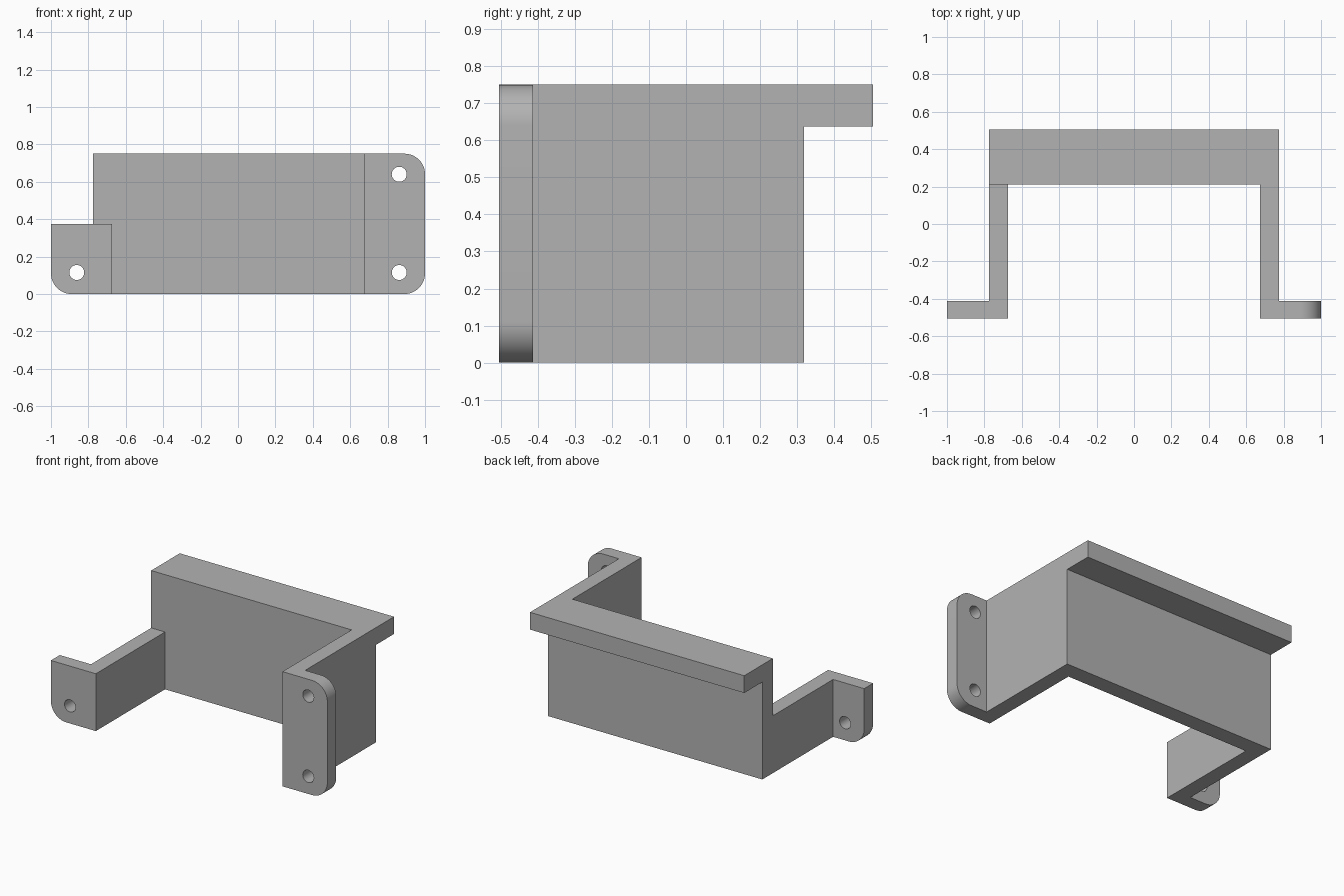
import bpy, bmesh
from math import sin, cos, pi
from mathutils import Vector

if "Cube" in bpy.data.objects:
    bpy.data.objects.remove(bpy.data.objects["Cube"], do_unlink=True)

grey = bpy.data.materials.new("plain_grey")
grey.use_nodes = True
colour = (0.45, 0.45, 0.45, 1)
grey.diffuse_color = colour
grey.node_tree.nodes["Principled BSDF"].inputs["Base Color"].default_value = colour

# Main dimensions
OUTER, INNER, TIP = 0.775, 0.675, 1.0
FRONT, TAB_BACK, WALL_FRONT, WALL_BACK, BACK = -0.505, -0.413, 0.21, 0.318, 0.505
HEIGHT, LOW, LIP = 0.75, 0.375, 0.637
ROUND, HOLE, HOLE_X = 0.11, 0.04, 0.862
HOLES = {1: (0.115, 0.64), -1: (0.115,)}


def extrude(name, points, offset):
    """Solid made by sweeping a closed flat outline along an offset."""
    bm = bmesh.new()
    face = bm.faces.new([bm.verts.new(p) for p in points])
    swept = bmesh.ops.extrude_face_region(bm, geom=[face])["geom"]
    verts = [v for v in swept if isinstance(v, bmesh.types.BMVert)]
    bmesh.ops.translate(bm, verts=verts, vec=Vector(offset))
    bmesh.ops.recalc_face_normals(bm, faces=bm.faces)
    mesh = bpy.data.meshes.new(name)
    bm.to_mesh(mesh)
    bm.free()
    mesh.materials.append(grey)
    obj = bpy.data.objects.new(name, mesh)
    bpy.context.collection.objects.link(obj)
    return obj


def arc(x, z, radius, start, end, steps):
    angles = [start + (end - start) * i / steps for i in range(steps + 1)]
    return [(x + radius * cos(a), z + radius * sin(a)) for a in angles]


def combine(target, part, operation):
    mod = target.modifiers.new(part.name, "BOOLEAN")
    mod.operation, mod.solver, mod.object = operation, "EXACT", part
    bpy.context.view_layer.objects.active = target
    bpy.ops.object.modifier_apply(modifier=mod.name)
    bpy.data.objects.remove(part, do_unlink=True)


# Back wall with the overhanging lip
profile = [(WALL_FRONT, 0), (WALL_BACK, 0), (WALL_BACK, LIP),
           (BACK, LIP), (BACK, HEIGHT), (WALL_FRONT, HEIGHT)]
bracket = extrude("mounting_bracket", [(-OUTER, y, z) for y, z in profile],
                  (2 * OUTER, 0, 0))

for side, label, top in ((1, "left", HEIGHT), (-1, "right", LOW)):
    # Side arm reaching forward
    arm = [(side * INNER, TAB_BACK, 0), (side * OUTER, TAB_BACK, 0),
           (side * OUTER, WALL_FRONT, 0), (side * INNER, WALL_FRONT, 0)]
    combine(bracket, extrude(label + "_arm", arm, (0, 0, top)), "UNION")

    # Screw tab with rounded outer corners (the short tab keeps a square top)
    outline = [(INNER, 0)] + arc(TIP - ROUND, ROUND, ROUND, -pi / 2, 0, 12)
    if top == HEIGHT:
        outline += arc(TIP - ROUND, top - ROUND, ROUND, 0, pi / 2, 12)
    else:
        outline.append((TIP, top))
    outline.append((INNER, top))
    tab = extrude(label + "_tab", [(side * x, FRONT, z) for x, z in outline],
                  (0, TAB_BACK - FRONT, 0))
    for z in HOLES[side]:
        ring = arc(side * HOLE_X, z, HOLE, 0, 2 * pi, 32)[:-1]
        cutter = extrude("screw_hole", [(x, FRONT - 0.1, q) for x, q in ring],
                         (0, 0.3, 0))
        combine(tab, cutter, "DIFFERENCE")
    combine(bracket, tab, "UNION")

# Merge flat seams and shade the rounded corners smoothly
bm = bmesh.new()
bm.from_mesh(bracket.data)
bmesh.ops.remove_doubles(bm, verts=bm.verts, dist=0.0001)
bmesh.ops.dissolve_limit(bm, angle_limit=0.01, verts=bm.verts, edges=bm.edges)
bm.to_mesh(bracket.data)
bm.free()
bpy.ops.object.select_all(action="DESELECT")
bracket.select_set(True)
bpy.context.view_layer.objects.active = bracket
bpy.ops.object.shade_smooth_by_angle(angle=pi / 6)
